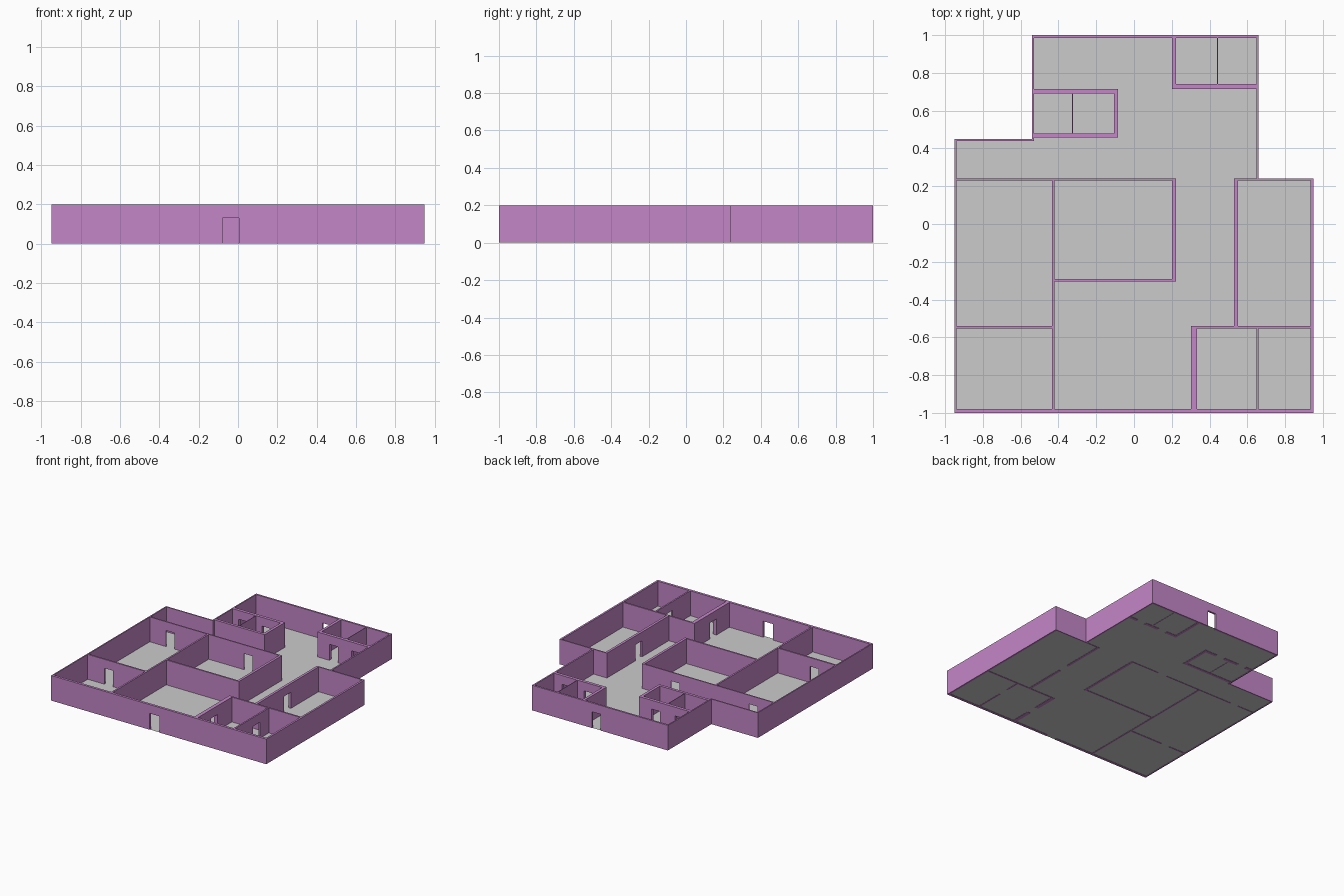
import bpy, bmesh

if "Cube" in bpy.data.objects:
    bpy.data.objects.remove(bpy.data.objects["Cube"])

HEIGHT, DOOR_TOP, FLOOR_Z = 0.20, 0.13, 0.002

# Walls in plan: x0, x1, y0, y1
walls = [
    # outer shell
    (-0.54, 0.66, 0.985, 1.0), (-0.54, -0.53, 0.44, 1.0),
    (-0.95, -0.53, 0.44, 0.45), (-0.95, -0.94, -1.0, 0.45),
    (-0.95, 0.95, -1.0, -0.98), (0.935, 0.95, -1.0, 0.24),
    (0.53, 0.95, 0.23, 0.24), (0.648, 0.66, 0.23, 1.0),
    # back right pair of small rooms
    (0.20, 0.222, 0.715, 1.0), (0.20, 0.66, 0.715, 0.74), (0.44, 0.444, 0.74, 1.0),
    # back left pair of small rooms
    (-0.54, -0.085, 0.69, 0.715), (-0.54, -0.085, 0.458, 0.48),
    (-0.107, -0.085, 0.458, 0.715), (-0.327, -0.323, 0.48, 0.69),
    # left rooms and central room
    (-0.95, 0.222, 0.23, 0.24), (-0.433, -0.42, -1.0, 0.24),
    (-0.95, -0.42, -0.553, -0.54), (0.202, 0.222, -0.305, 0.24),
    (-0.433, 0.222, -0.305, -0.292),
    # right rooms
    (0.53, 0.55, -0.553, 0.24), (0.303, 0.95, -0.553, -0.54),
    (0.303, 0.333, -1.0, -0.54), (0.648, 0.66, -1.0, -0.54),
]
# Doorways, cut from the ground up to DOOR_TOP
def door_x(x, y0, y1, w=0.075):
    return (x - w / 2, x + w / 2, y0, y1)

def door_y(y, x0, x1, w=0.085):
    return (x0, x1, y - w / 2, y + w / 2)

doors = [
    (-0.08, 0.005, -1.0, -0.98),        # front door
    door_x(0.093, 0.985, 1.0),          # back door
    door_x(-0.755, -0.553, -0.54), door_x(-0.76, 0.23, 0.24),
    door_x(-0.072, 0.23, 0.24),
    door_x(0.343, 0.715, 0.74), door_x(0.54, 0.715, 0.74),
    door_x(-0.235, 0.69, 0.715), door_x(-0.44, 0.69, 0.715),
    door_y(-0.775, 0.303, 0.333), door_y(-0.71, 0.648, 0.66),
    door_y(-0.16, 0.53, 0.55),
]

def mesh_object(name, bm):
    mesh = bpy.data.meshes.new(name)
    bm.to_mesh(mesh)
    bm.free()
    obj = bpy.data.objects.new(name, mesh)
    bpy.context.collection.objects.link(obj)
    return obj

def inside(x, y, rects):
    return any(a < x < b and c < y < d for a, b, c, d in rects)

# Walls as one clean skin: mark filled cells, keep only faces next to empty space
rects = walls + doors
grid = [sorted({round(v, 4) for r in rects for v in r[:2]}),
        sorted({round(v, 4) for r in rects for v in r[2:]}),
        [0.0, DOOR_TOP, HEIGHT]]
solid = set()
for i in range(len(grid[0]) - 1):
    for j in range(len(grid[1]) - 1):
        x = (grid[0][i] + grid[0][i + 1]) / 2
        y = (grid[1][j] + grid[1][j + 1]) / 2
        if inside(x, y, walls):
            solid.add((i, j, 1))
            if not inside(x, y, doors):
                solid.add((i, j, 0))

bm = bmesh.new()
verts = {}

def vert(key):
    if key not in verts:
        verts[key] = bm.verts.new([grid[a][key[a]] for a in range(3)])
    return verts[key]

for cell in solid:
    for axis in range(3):
        u, v = (axis + 1) % 3, (axis + 2) % 3
        for side in (0, 1):
            near = list(cell)
            near[axis] += 2 * side - 1
            if tuple(near) in solid:
                continue
            corners = []
            for du, dv in ((0, 0), (1, 0), (1, 1), (0, 1)):
                k = list(cell)
                k[axis] += side
                k[u] += du
                k[v] += dv
                corners.append(vert(tuple(k)))
            bm.faces.new(corners if side else corners[::-1])
bmesh.ops.dissolve_limit(bm, angle_limit=0.01, verts=bm.verts[:], edges=bm.edges[:])
wall_obj = mesh_object("walls", bm)
paint = bpy.data.materials.new("wall_paint")
paint.diffuse_color = (0.55, 0.24, 0.57, 1.0)
paint.use_nodes = True
paint.node_tree.nodes["Principled BSDF"].inputs["Base Color"].default_value = paint.diffuse_color
wall_obj.data.materials.append(paint)

# Floor following the building outline
outline = [(-0.95, -1), (0.95, -1), (0.95, 0.24), (0.66, 0.24), (0.66, 1),
           (-0.54, 1), (-0.54, 0.45), (-0.95, 0.45)]
bm = bmesh.new()
bm.faces.new([bm.verts.new((x, y, FLOOR_Z)) for x, y in outline])
mesh_object("floor", bm)
